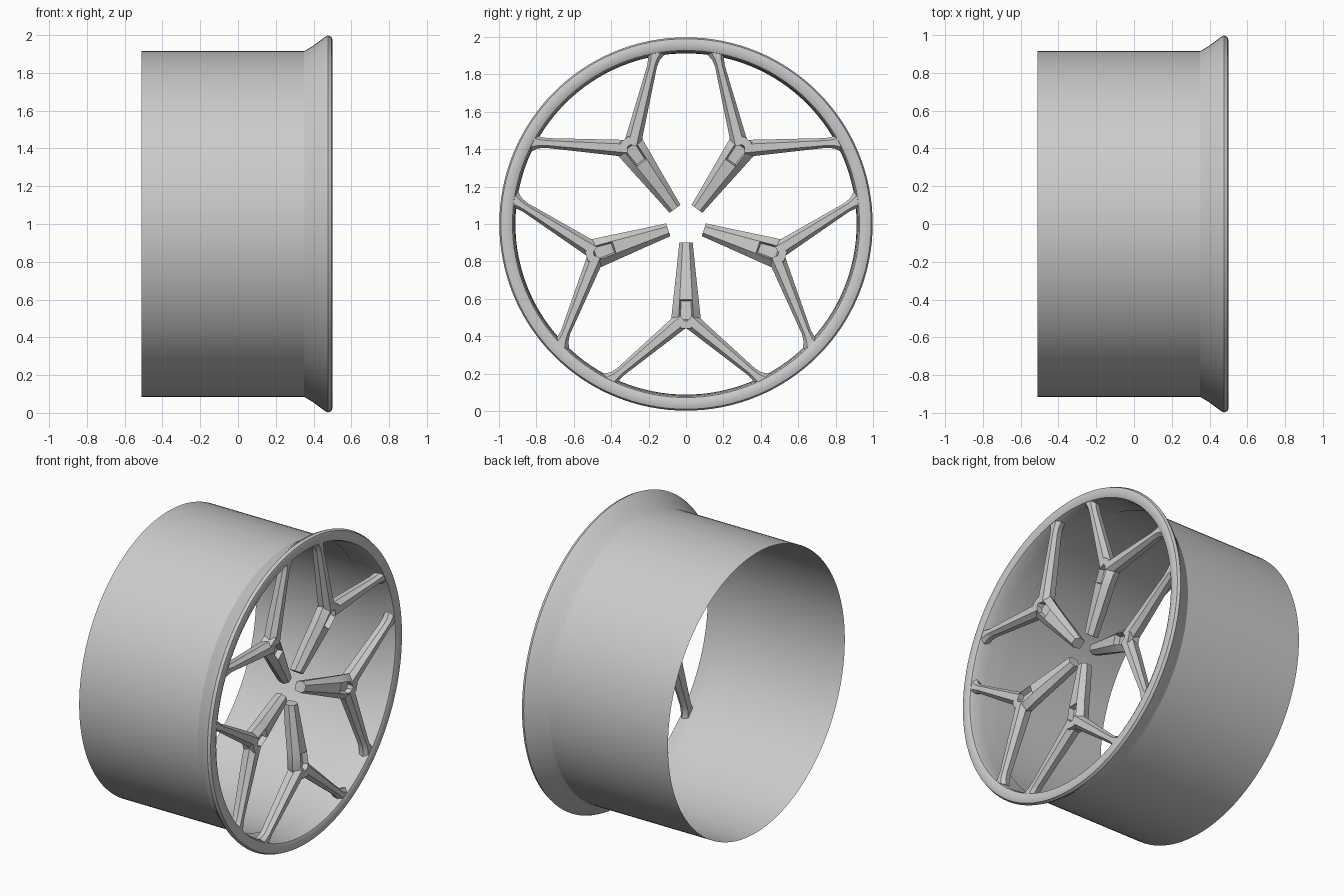
import bpy, bmesh, math
from mathutils import Vector, Matrix

cube = bpy.data.objects.get("Cube")
if cube:
    bpy.data.objects.remove(cube)

metal = bpy.data.materials.new("light grey metal")
metal.use_nodes = True
GREY = (0.6, 0.6, 0.6, 1)
metal.diffuse_color = GREY
metal.node_tree.nodes["Principled BSDF"].inputs["Base Color"].default_value = GREY


def finish(bm, name, angle):
    bmesh.ops.recalc_face_normals(bm, faces=bm.faces)
    mesh = bpy.data.meshes.new(name)
    bm.to_mesh(mesh)
    bm.free()
    obj = bpy.data.objects.new(name, mesh)
    mesh.materials.append(metal)
    bpy.context.collection.objects.link(obj)
    bpy.ops.object.select_all(action="DESELECT")
    obj.select_set(True)
    bpy.context.view_layer.objects.active = obj
    bpy.ops.object.shade_smooth_by_angle(angle=math.radians(angle))
    return obj


def lathe(name, profile, steps=128):
    """Spin (x, radius) points around the axle."""
    bm = bmesh.new()
    verts = [bm.verts.new((x, 0, r)) for x, r in profile]
    edges = [bm.edges.new(pair) for pair in zip(verts, verts[1:])]
    bmesh.ops.spin(bm, geom=verts + edges, cent=(0, 0, 0), axis=(1, 0, 0),
                   angle=math.tau, steps=steps, use_merge=True)
    bmesh.ops.remove_doubles(bm, verts=bm.verts, dist=0.0001)
    bmesh.ops.translate(bm, verts=bm.verts, vec=(0, 0, 1))
    return finish(bm, name, 35)


# Open thin barrel, and the flared lip folded round to its inner face
lathe("barrel", [(-0.51, 0.915), (0.35, 0.915)])
lathe("rim_lip", [(0.35, 0.915), (0.40, 0.945), (0.46, 0.99), (0.477, 0.998),
                  (0.495, 0.99), (0.5, 0.975), (0.5, 0.945), (0.492, 0.928),
                  (0.47, 0.92), (0.4, 0.915), (0.3, 0.912)])

# Bar section: (share of half width, share of depth)
SECTION = [(-0.5, 0), (0.5, 0), (1, 0.4), (0.75, 1), (-0.75, 1), (-1, 0.4)]


def bar(bm, start, end, stations):
    """Loft the section from start to end (across, radius); a station is
    (share of length, half width, front x, depth). Returns the front faces."""
    a, b = Vector(start), Vector(end)
    along = (b - a).normalized()
    side = Vector((along.y, -along.x))
    rings = []
    for t, half, front, depth in stations:
        c = a.lerp(b, t)
        ring = []
        for u, d in SECTION:
            p = c + side * u * half
            ring.append(bm.verts.new((front - d * depth, p.x, -p.y)))
        rings.append(ring)
    fronts = []
    n = len(SECTION)
    for r0, r1 in zip(rings, rings[1:]):
        for i in range(n):
            j = (i + 1) % n
            f = bm.faces.new((r0[i], r0[j], r1[j], r1[i]))
            if i == 0:
                fronts.append(f)
    bm.faces.new(rings[0])
    bm.faces.new(rings[-1])
    return fronts


def spoke(name, turn):
    bm = bmesh.new()
    # Stem, dished towards the hub, with a tapered pocket near the fork
    fronts = bar(bm, (0, 0.1), (0, 0.56), [
        (0, 0.036, 0.42, 0.07), (0.3, 0.05, 0.445, 0.08),
        (0.66, 0.068, 0.475, 0.085), (0.91, 0.08, 0.488, 0.085),
        (1, 0.05, 0.488, 0.08)])
    bmesh.ops.recalc_face_normals(bm, faces=bm.faces)
    pocket = fronts[2]
    bmesh.ops.inset_region(bm, faces=[pocket], thickness=0.012)
    bmesh.ops.translate(bm, verts=pocket.verts, vec=(-0.035, 0, 0))
    # Forked arms, widening into feet where they meet the lip
    for s in (-1, 1):
        bar(bm, (0.015 * s, 0.51), (0.41 * s, 0.84), [
            (0, 0.046, 0.488, 0.08), (0.15, 0.042, 0.488, 0.08),
            (0.85, 0.026, 0.488, 0.06), (0.93, 0.032, 0.49, 0.06),
            (1.0, 0.052, 0.49, 0.06)])
    bmesh.ops.rotate(bm, verts=bm.verts, cent=(0, 0, 0),
                     matrix=Matrix.Rotation(turn, 3, "X"))
    bmesh.ops.translate(bm, verts=bm.verts, vec=(0, 0, 1))
    finish(bm, name, 40)


for k in range(5):
    spoke(f"spoke_{k + 1}", math.tau * k / 5)
